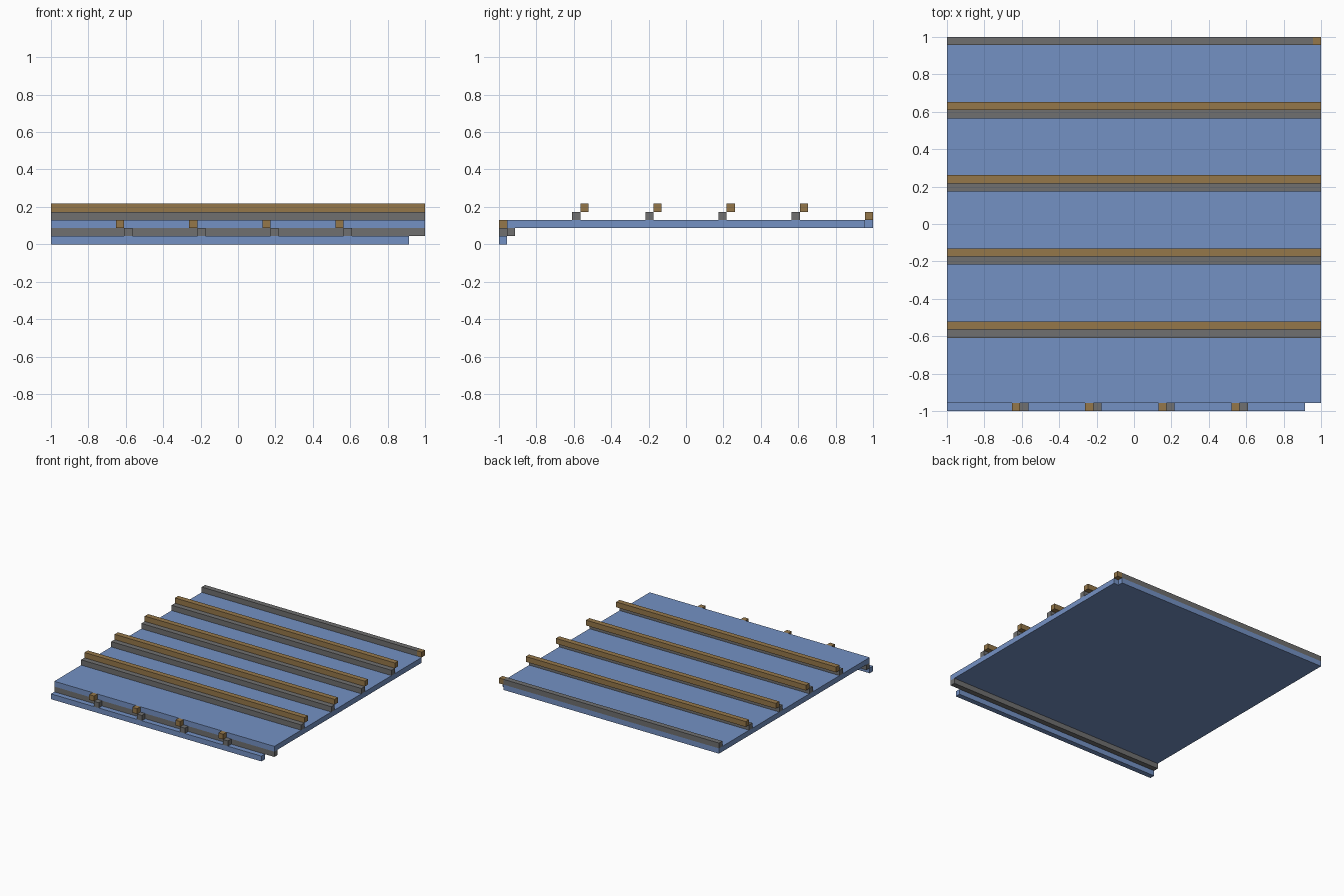
import bpy
import bmesh

cube = bpy.data.objects.get("Cube")
if cube:
    bpy.data.objects.remove(cube, do_unlink=True)

COUNT = 46            # grid cells along the longest side
CELL = 2 / COUNT
LAST = COUNT - 1
PITCH = 9             # cells from one rail to the next


def material(name, colour):
    mat = bpy.data.materials.new(name)
    mat.use_nodes = True
    rgba = (*colour, 1)
    mat.diffuse_color = rgba
    mat.node_tree.nodes["Principled BSDF"].inputs["Base Color"].default_value = rgba
    return mat


blue = material("soft blue", (0.175, 0.285, 0.55))
grey = material("mid grey", (0.16, 0.16, 0.16))
brown = material("wood brown", (0.3, 0.185, 0.068))


def prism(name, outline, layer, mat):
    """Extrude an outline, given in grid cells, by one layer."""
    bm = bmesh.new()
    verts = [bm.verts.new((x * CELL - 1, y * CELL - 1, layer * CELL)) for x, y in outline]
    base = bm.faces.new(verts)
    top = bmesh.ops.extrude_face_region(bm, geom=[base])["geom"]
    moved = [v for v in top if isinstance(v, bmesh.types.BMVert)]
    bmesh.ops.translate(bm, verts=moved, vec=(0, 0, CELL))
    bmesh.ops.recalc_face_normals(bm, faces=bm.faces)
    mesh = bpy.data.meshes.new(name)
    bm.to_mesh(mesh)
    bm.free()
    mesh.materials.append(mat)
    obj = bpy.data.objects.new(name, mesh)
    bpy.context.collection.objects.link(obj)
    return obj


def bar(name, x0, x1, y, layer, mat):
    return prism(name, [(x0, y), (x1, y), (x1, y + 1), (x0, y + 1)], layer, mat)


# Deck plate, one cell notched out of the back left corner
prism("deck", [(0, 1), (COUNT, 1), (COUNT, LAST), (LAST, LAST),
               (LAST, COUNT), (0, COUNT)], 2, blue)

# Stepped pairs of rails across the deck
for i in range(1, 5):
    y = i * PITCH
    bar(f"lower_rail_{i}", 0, COUNT, y, 3, grey)
    bar(f"upper_rail_{i}", 0, COUNT, y + 1, 4, brown)

# Back rail with its end block
bar("back_rail", 0, LAST, LAST, 3, grey)
bar("back_rail_end", LAST, COUNT, LAST, 3, brown)

# Front rail under the deck and the low front sill
bar("front_rail", 0, COUNT, 1, 1, grey)
bar("front_sill", 0, COUNT - 2, 0, 0, blue)

# Stepped pairs of blocks along the front edge
for i in range(1, 5):
    x = i * PITCH - 1
    bar(f"lower_block_{i}", x, x + 1, 0, 1, grey).location.x = CELL
    bar(f"upper_block_{i}", x - 1, x, 0, 2, brown).location.x = CELL
